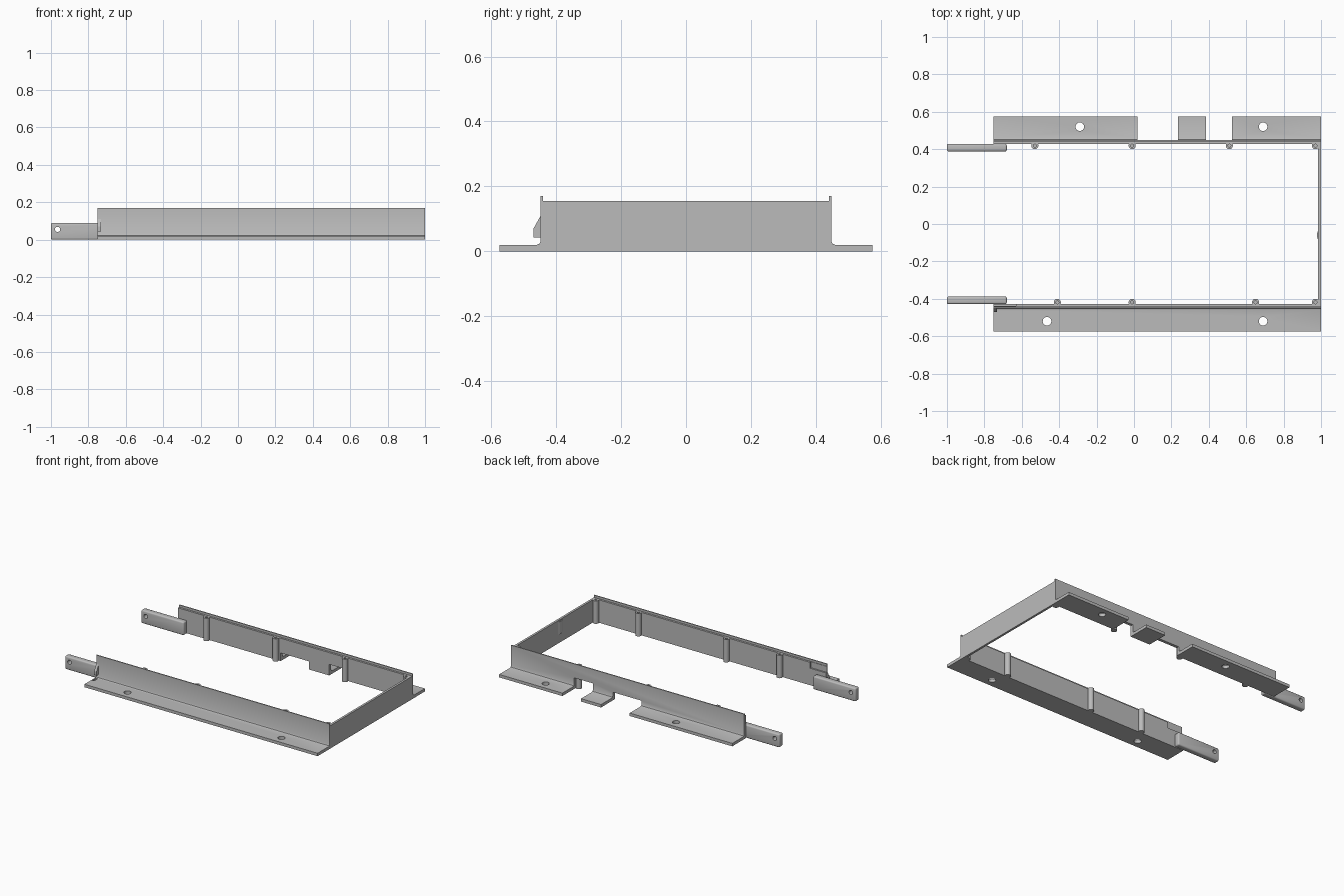
import bpy, bmesh, math
from mathutils import Vector

old = bpy.data.objects.get("Cube")
if old:
    bpy.data.objects.remove(old)

grey = bpy.data.materials.new("plain grey")
grey.use_nodes = True
colour = (0.5, 0.5, 0.5, 1)
grey.diffuse_color = colour
grey.node_tree.nodes["Principled BSDF"].inputs["Base Color"].default_value = colour

OUTER, INNER, TOP = 0.448, 0.428, 0.155


def finish(bm, name):
    bmesh.ops.recalc_face_normals(bm, faces=bm.faces)
    mesh = bpy.data.meshes.new(name)
    bm.to_mesh(mesh)
    bm.free()
    mesh.materials.append(grey)
    obj = bpy.data.objects.new(name, mesh)
    bpy.context.collection.objects.link(obj)
    return obj


def prism(name, points, shift):
    """Extrude a closed outline along the given vector."""
    bm = bmesh.new()
    face = bm.faces.new([bm.verts.new(p) for p in points])
    new = bmesh.ops.extrude_face_region(bm, geom=[face])["geom"]
    verts = [v for v in new if isinstance(v, bmesh.types.BMVert)]
    bmesh.ops.translate(bm, verts=verts, vec=Vector(shift))
    return finish(bm, name)


def box(name, x, y, z):
    y = sorted(y)
    points = [(x[0], y[0], z[0]), (x[1], y[0], z[0]),
              (x[1], y[1], z[0]), (x[0], y[1], z[0])]
    return prism(name, points, (0, 0, z[1] - z[0]))


def cylinder(name, centre, radius, depth, along_y=False):
    bpy.ops.mesh.primitive_cylinder_add(
        vertices=24, radius=radius, depth=depth, location=centre,
        rotation=(math.pi / 2 if along_y else 0, 0, 0))
    obj = bpy.context.object
    obj.name = name
    obj.data.materials.append(grey)
    return obj


def activate(obj):
    bpy.ops.object.select_all(action='DESELECT')
    obj.select_set(True)
    bpy.context.view_layer.objects.active = obj


def cut(obj, cutters):
    for cutter in cutters:
        cutter.hide_render = True
        mod = obj.modifiers.new("cut", 'BOOLEAN')
        mod.operation = 'DIFFERENCE'
        mod.solver = 'EXACT'
        mod.object = cutter
        activate(obj)
        bpy.ops.object.modifier_apply(modifier=mod.name)
        bpy.data.objects.remove(cutter)


def smooth(obj):
    activate(obj)
    bpy.ops.object.shade_smooth_by_angle(angle=math.radians(35))


# Side rail section: foot flange, fillet, wall and thin top lip
section = [(INNER, 0), (0.575, 0), (0.575, 0.02), (0.46, 0.02), (0.452, 0.023),
           (OUTER, 0.032), (OUTER, 0.17), (0.441, 0.17), (0.441, TOP), (INNER, TOP)]


def rail(name, side, hole_xs):
    obj = prism(name, [(-0.75, side * y, z) for y, z in section], (1.75, 0, 0))
    cut(obj, [cylinder("hole_cutter", (x, side * 0.52, 0), 0.023, 0.2)
              for x in hole_xs])
    return obj


front_rail = rail("front_rail", -1, (-0.465, 0.69))
back_rail = rail("back_rail", 1, (-0.29, 0.69))

# Openings through the back rail and its flange
cut(back_rail, [box("gap_cutter", (0.02, 0.235), (0.4, 0.7), (-0.1, 0.055)),
                box("gap_cutter", (0.385, 0.525), (0.4, 0.7), (-0.1, 0.075))])

# Recess inside the front rail and small groove in its flange
cut(front_rail, [box("recess_cutter", (-0.8, -0.63), (-0.438, -0.4), (0.115, 0.2)),
                 box("groove_cutter", (-0.745, -0.73), (-0.5, -0.462), (0.012, 0.05))])
for obj in (front_rail, back_rail):
    smooth(obj)

# Small wedge on the outside of the front rail
prism("front_wedge", [(-0.75, -0.445, 0.115), (-0.75, -0.47, 0.07),
                      (-0.75, -0.47, 0.043), (-0.75, -0.445, 0.043)], (0.018, 0, 0))

# End wall and the small rib on its inner face
box("end_wall", (0.985, 1.0), (-0.442, 0.442), (0, TOP))
prism("end_wall_rib", [(0.986, -0.09, 0.06), (0.979, -0.07, 0.06),
                       (0.979, -0.05, 0.06), (0.986, -0.03, 0.06)], (0, 0, 0.085))

# Screw posts along the inside of both rails
for side, name, xs in ((1, "back", (-0.53, -0.01, 0.51, 0.97)),
                       (-1, "front", (-0.41, -0.01, 0.65, 0.97))):
    for i, x in enumerate(xs):
        y = side * 0.419
        post = cylinder(f"{name}_post_{i + 1}", (x, y, TOP / 2), 0.019, TOP)
        cut(post, [cylinder("screw_cutter", (x, y, TOP), 0.008, 0.08)])
        smooth(post)

    # Pivot arm with rounded edges and a pin hole
    arm = box(f"{name}_arm", (-1.0, -0.68), (side * 0.388, side * INNER), (0, 0.09))
    bevel = arm.modifiers.new("round", 'BEVEL')
    bevel.width = 0.009
    bevel.segments = 3
    activate(arm)
    bpy.ops.object.modifier_apply(modifier=bevel.name)
    cut(arm, [cylinder("pin_cutter", (-0.965, side * 0.41, 0.055), 0.014, 0.1, True)])
    smooth(arm)
